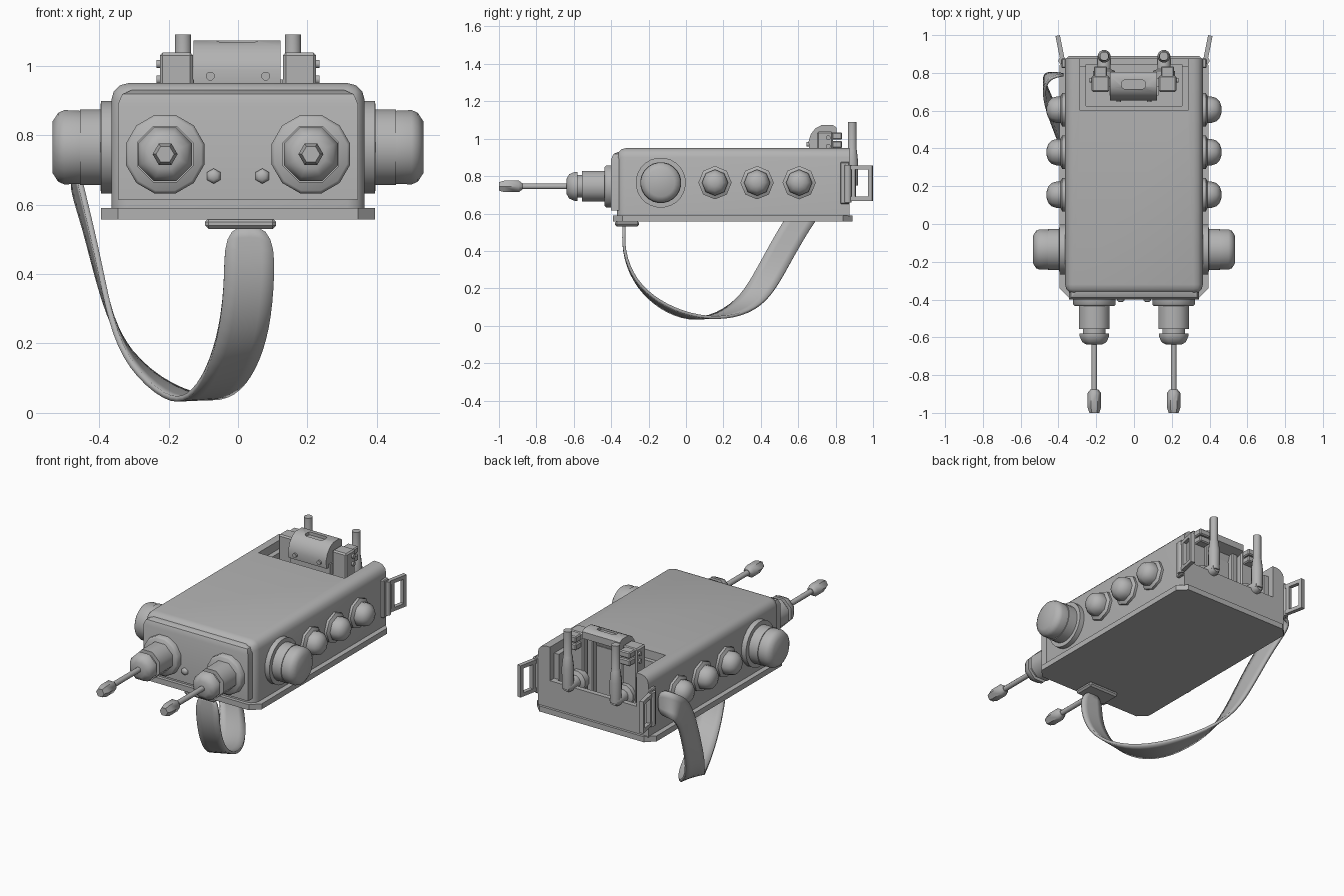
import bpy, bmesh, math
from mathutils import Vector, Matrix

if "Cube" in bpy.data.objects:
    bpy.data.objects.remove(bpy.data.objects["Cube"], do_unlink=True)

grey = bpy.data.materials.new("plain_grey")
grey.use_nodes = True
grey.diffuse_color = (0.45, 0.45, 0.45, 1)
grey.node_tree.nodes["Principled BSDF"].inputs["Base Color"].default_value = (0.45, 0.45, 0.45, 1)


def shade(me, angle=50):
    me.shade_smooth()
    me.set_sharp_from_angle(angle=math.radians(angle))


def finish(name, bm, angle=50):
    bmesh.ops.recalc_face_normals(bm, faces=bm.faces)
    me = bpy.data.meshes.new(name)
    bm.to_mesh(me)
    bm.free()
    me.materials.append(grey)
    shade(me, angle)
    ob = bpy.data.objects.new(name, me)
    bpy.context.collection.objects.link(ob)
    return ob


def add_box(bm, lo, hi):
    lo, hi = Vector(lo), Vector(hi)
    size = hi - lo
    mat = Matrix.Translation((lo + hi) / 2) @ Matrix.Diagonal((*size, 1))
    bmesh.ops.create_cube(bm, size=1, matrix=mat)


def box(name, lo, hi, bevel=0, segs=1, pick=None, angle=30):
    bm = bmesh.new()
    add_box(bm, lo, hi)
    if bevel:
        edges = [e for e in bm.edges if pick is None or pick(*[v.co for v in e.verts])]
        bmesh.ops.bevel(bm, geom=edges, offset=bevel, segments=segs, profile=0.5, affect='EDGES')
    return finish(name, bm, angle)


def upright(a, b):
    return abs(a.z - b.z) > 0.01


def lathe(name, profile, loc, axis=(0, 0, 1), segs=12, phase=0.5):
    """Spin (radius, height) points about an axis through loc."""
    bm = bmesh.new()
    rings = []
    for r, h in profile:
        ring = []
        for i in range(segs):
            a = math.tau * (i + phase) / segs
            ring.append(bm.verts.new((r * math.cos(a), r * math.sin(a), h)))
        rings.append(ring)
    for a, b in zip(rings, rings[1:]):
        for i in range(segs):
            j = (i + 1) % segs
            bm.faces.new((a[i], a[j], b[j], b[i]))
    bm.faces.new(rings[0])
    bm.faces.new(rings[-1])
    rot = Vector(axis).to_track_quat('Z', 'Y').to_matrix().to_4x4()
    bm.transform(Matrix.Translation(loc) @ rot)
    return finish(name, bm)


def extrude_x(name, outline, x0, x1):
    bm = bmesh.new()
    face = bm.faces.new([bm.verts.new((x0, y, z)) for y, z in outline])
    out = bmesh.ops.extrude_face_region(bm, geom=[face])
    moved = [g for g in out["geom"] if isinstance(g, bmesh.types.BMVert)]
    bmesh.ops.translate(bm, verts=moved, vec=(x1 - x0, 0, 0))
    return finish(name, bm, 40)


def cut(ob, *cutters):
    for c in cutters:
        m = ob.modifiers.new("cut", 'BOOLEAN')
        m.object = c
        m.solver = 'EXACT'
    deps = bpy.context.evaluated_depsgraph_get()
    me = bpy.data.meshes.new_from_object(ob.evaluated_get(deps))
    ob.modifiers.clear()
    ob.data = me
    shade(me, 35)
    for c in cutters:
        bpy.data.objects.remove(c, do_unlink=True)


# Housing: rounded top and front corners, stepped bay open at the back
def soft_edges(a, b):
    long_top = min(a.z, b.z) > 0.9 and (abs(a.x - b.x) < 0.01 or max(a.y, b.y) < 0)
    return long_top or (upright(a, b) and max(a.y, b.y) < 0)


housing = box("housing", (-0.365, -0.37, 0.585), (0.365, 0.875, 0.95), 0.05, 3, soft_edges)
cut(housing,
    box("bay_upper", (-0.285, 0.6, 0.9), (0.285, 1, 1.1)),
    box("bay_lower", (-0.255, 0.625, 0.64), (0.255, 0.845, 1.1)),
    box("bay_exit", (-0.285, 0.835, 0.75), (0.285, 1, 1.1)))
box("front_panel", (-0.345, -0.4, 0.615), (0.345, -0.3, 0.93), 0.04, 2,
    lambda a, b: max(a.y, b.y) < -0.35 and min(a.z, b.z) > 0.9 or abs(a.y - b.y) > 0.05 and a.z > 0.9)
box("base_plate", (-0.395, -0.39, 0.557), (0.395, 0.89, 0.59), 0.05, 1, upright)
box("strap_anchor", (-0.095, -0.38, 0.53), (0.11, -0.25, 0.56), 0.01)

for side, s in (("left", 1), ("right", -1)):
    # Front levers and small front buttons
    x = 0.21 * s
    lathe(side + "_lever_collar", [(0.117, 0), (0.117, 0.035), (0.108, 0.045)],
          (x, -0.39, 0.745), (0, -1, 0), 12)
    lathe(side + "_lever_boot", [(0.088, 0), (0.088, 0.165), (0.065, 0.166), (0.065, 0.19), (0.084, 0.191),
                                 (0.084, 0.205), (0.07, 0.235), (0.045, 0.248)],
          (x, -0.39, 0.745), (0, -1, 0), 8)
    lathe(side + "_lever_rod", [(0.016, 0.2), (0.016, 0.5)], (x, -0.39, 0.745), (0, -1, 0), 8)
    lathe(side + "_lever_tip", [(0.02, 0.485), (0.036, 0.505), (0.036, 0.58), (0.026, 0.61)],
          (x, -0.39, 0.745), (0, -1, 0), 6, 0)
    lathe(side + "_front_button", [(0.022, 0), (0.022, 0.01), (0.012, 0.018)],
          (0.07 * s, -0.395, 0.682), (0, -1, 0), 6)

    # Large side knob
    lathe(side + "_side_knob", [(0.134, 0), (0.134, 0.045), (0.11, 0.046), (0.11, 0.105), (0.08, 0.106),
                                (0.08, 0.12), (0.106, 0.105), (0.108, 0.15), (0.1, 0.168), (0.075, 0.184)],
          (0.35 * s, -0.135, 0.765), (s, 0, 0), 24)

    # Row of domed side buttons
    for n in range(3):
        lathe(f"{side}_dome_button_{n + 1}",
              [(0.089, 0), (0.089, 0.03), (0.07, 0.04), (0.07, 0.06), (0.062, 0.085), (0.045, 0.103),
               (0.02, 0.112)],
              (0.35 * s, 0.155 + 0.225 * n, 0.765), (s, 0, 0), 8, 0)

    # Rear loop, swung slightly outwards on its hinge
    box(side + "_loop_mount", (0.372 * s - 0.012, 0.825, 0.65), (0.372 * s + 0.012, 0.875, 0.875), 0.005)
    lathe(side + "_loop_hinge", [(0.02, 0.66), (0.02, 0.86)], (0.38 * s, 0.865, 0), segs=10)
    bm = bmesh.new()
    for y0, y1, z0, z1 in ((0, 0.132, 0.668, 0.69), (0, 0.132, 0.835, 0.857),
                           (0.02, 0.04, 0.668, 0.857), (0.11, 0.132, 0.668, 0.857)):
        add_box(bm, (-0.012, y0, z0), (0.012, y1, z1))
    bm.transform(Matrix.Translation((0.378 * s, 0.868, 0)) @ Matrix.Rotation(-0.2 * s, 4, 'Z'))
    finish(side + "_rear_loop", bm)

    # Rear bracket with stacked blocks and screws
    xi, xo = sorted((0.13 * s, 0.225 * s))
    box(side + "_bracket", (xi, 0.7, 0.64), (xo, 0.785, 1.038), 0.008)
    for z in (0.95, 0.995):
        box(side + "_bracket_block", (xi + 0.012, 0.77, z), (xo - 0.012, 0.835, z + 0.038), 0.006)
        lathe(side + "_bracket_screw", [(0.013, 0), (0.013, 0.02)], (0.215 * s, 0.76, z + 0.01), (s, 0, 0), 8)

    # Angled cable plug
    px = 0.158 * s
    lathe(side + "_plug_post", [(0.032, 0.75), (0.034, 0.87), (0.026, 0.94), (0.024, 0.945), (0.024, 1.09)],
          (px, 0.888, 0), segs=12)
    lathe(side + "_plug_elbow", [(0.06, 0), (0.06, 0.04), (0.036, 0.05), (0.036, 0.12), (0.025, 0.14)],
          (px, 0.77, 0.76), (0, 1, 0), 12)
    lathe(side + "_clip_pin", [(0.013, 0), (0.013, 0.03)], (0.08 * s, 0.675, 0.97), (0, -1, 0), 8)

# Rear clip: rounded cover with a slot, on a plain panel
cover = extrude_x("clip_cover", [(0.66, 0.94), (0.655, 0.985), (0.668, 1.025), (0.692, 1.056), (0.725, 1.073),
                                 (0.785, 1.073), (0.805, 1.06), (0.805, 1.02), (0.74, 1.0), (0.72, 0.94)],
                  -0.128, 0.122)
cut(cover, box("clip_slot", (-0.065, 0.715, 1.055), (0.06, 0.762, 1.2), 0.015, 2, upright))
box("clip_panel", (-0.13, 0.68, 0.64), (0.13, 0.73, 0.96))
for x in (-0.1, 0.1):
    box("clip_rail", (x - 0.02, 0.72, 0.64), (x + 0.02, 0.765, 1.01), 0.006)

# Hanging strap: centre points with the direction of its width
path = [((0.03, -0.33, 0.545), (1, 0, 0)), ((0.035, -0.338, 0.4), (1, 0, 0)),
        ((0.02, -0.28, 0.24), (1, 0.05, 0)), ((-0.02, -0.16, 0.12), (1, 0.15, 0.1)),
        ((-0.075, 0, 0.045), (1, 0.35, 0.1)), ((-0.15, 0.17, 0.035), (0.8, 0.6, 0)),
        ((-0.27, 0.33, 0.11), (0.6, 0.7, -0.3)), ((-0.355, 0.42, 0.23), (0.15, 0.85, -0.4)),
        ((-0.4, 0.51, 0.4), (0, 0.87, -0.45)), ((-0.44, 0.61, 0.57), (0, 0.85, -0.5)),
        ((-0.475, 0.7, 0.69), (0, 0.65, -0.75)), ((-0.475, 0.765, 0.75), (0, 0.4, -0.9)),
        ((-0.435, 0.79, 0.77), (0, 0.15, -1)), ((-0.37, 0.79, 0.77), (0, 0, -1))]
bm = bmesh.new()
rows = []
for p, w in path:
    p, w = Vector(p), Vector(w).normalized() * 0.072
    rows.append([bm.verts.new(p - w), bm.verts.new(p + w)])
for a, b in zip(rows, rows[1:]):
    bm.faces.new((a[0], a[1], b[1], b[0]))
strap = finish("strap", bm, 180)
sub = strap.modifiers.new("smooth", 'SUBSURF')
sub.levels = sub.render_levels = 2
sol = strap.modifiers.new("thickness", 'SOLIDIFY')
sol.thickness = 0.016
sol.offset = 0
